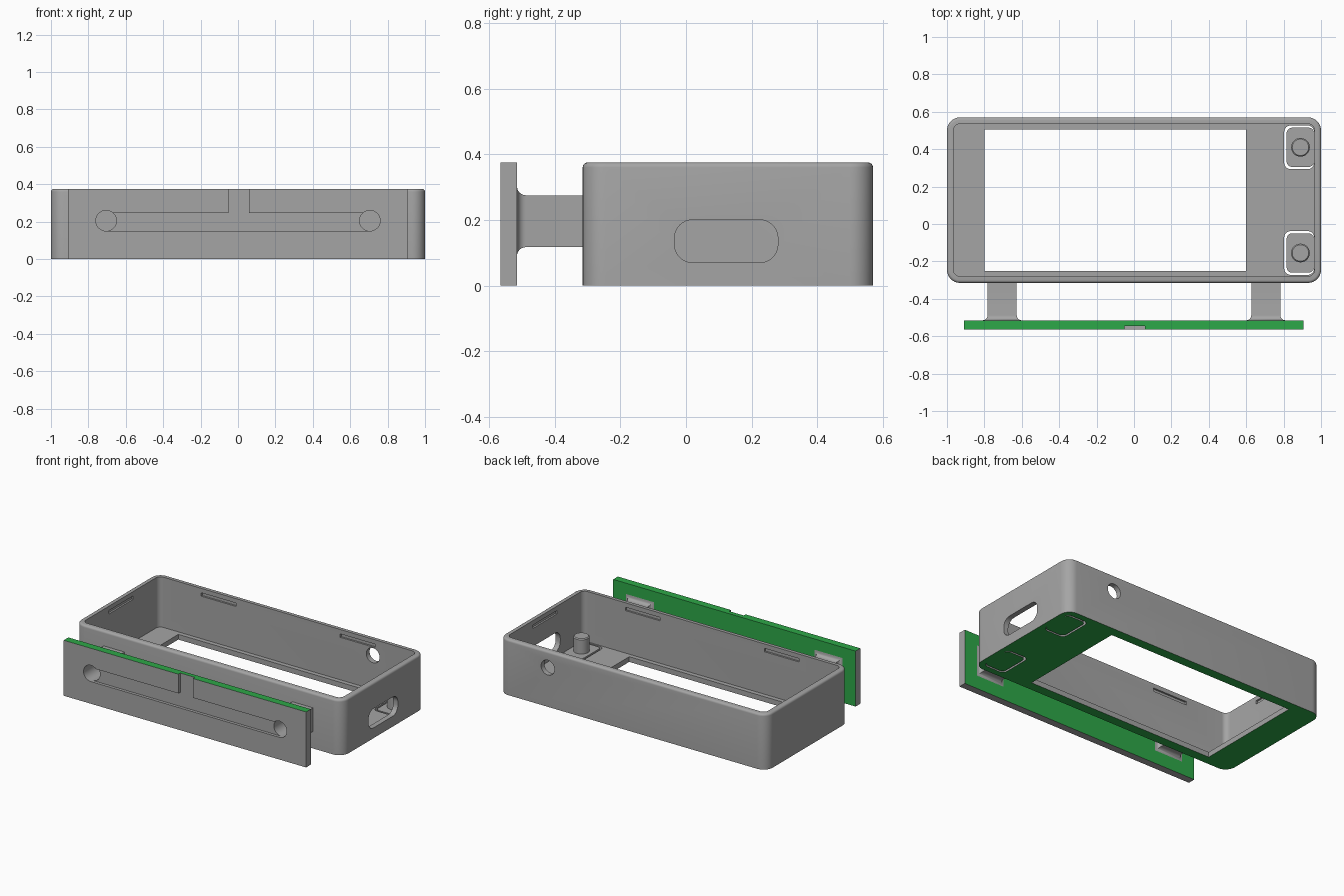
import bpy, bmesh, math

if "Cube" in bpy.data.objects:
    bpy.data.objects.remove(bpy.data.objects["Cube"])


def material(name, rgb):
    m = bpy.data.materials.new(name)
    m.diffuse_color = (*rgb, 1)
    m.use_nodes = True
    m.node_tree.nodes["Principled BSDF"].inputs["Base Color"].default_value = m.diffuse_color
    return m


GREY = material("grey plastic", (0.376, 0.376, 0.376))
GREEN = material("green", (0.027, 0.392, 0.065))

# Maps (u, v, along) to x, y, z for each extrusion axis
AXES = {"x": lambda u, v, w: (w, u, v),
        "y": lambda u, v, w: (u, w, v),
        "z": lambda u, v, w: (u, v, w)}


def rounded_rect(u0, u1, v0, v1, r=0, seg=8):
    if r == 0:
        return [(u0, v0), (u1, v0), (u1, v1), (u0, v1)]
    pts = []
    corners = [(u1 - r, v1 - r), (u0 + r, v1 - r), (u0 + r, v0 + r), (u1 - r, v0 + r)]
    for k, (cu, cv) in enumerate(corners):
        for i in range(seg + 1):
            a = (k + i / seg) * math.pi / 2
            pts.append((cu + r * math.cos(a), cv + r * math.sin(a)))
    return pts


def circle(u, v, r, n=32):
    return [(u + r * math.cos(2 * math.pi * i / n), v + r * math.sin(2 * math.pi * i / n))
            for i in range(n)]


def loft(name, axis, sections):
    """Closed solid through (outline, position) sections."""
    bm = bmesh.new()
    rings = [[bm.verts.new(AXES[axis](u, v, w)) for u, v in pts] for pts, w in sections]
    for a, b in zip(rings, rings[1:]):
        for i in range(len(a)):
            j = (i + 1) % len(a)
            bm.faces.new((a[i], a[j], b[j], b[i]))
    bm.faces.new(rings[0])
    bm.faces.new(rings[-1])
    bmesh.ops.recalc_face_normals(bm, faces=bm.faces)
    mesh = bpy.data.meshes.new(name)
    bm.to_mesh(mesh)
    bm.free()
    ob = bpy.data.objects.new(name, mesh)
    bpy.context.collection.objects.link(ob)
    return ob


def prism(name, axis, pts, w0, w1):
    return loft(name, axis, [(pts, w0), (pts, w1)])


def cut(ob, cutters):
    for c in cutters:
        mod = ob.modifiers.new("cut", "BOOLEAN")
        mod.operation, mod.solver, mod.object = "DIFFERENCE", "EXACT", c
    bpy.context.view_layer.update()
    mesh = bpy.data.meshes.new_from_object(ob.evaluated_get(bpy.context.evaluated_depsgraph_get()))
    ob.modifiers.clear()
    ob.data = mesh
    for c in cutters:
        bpy.data.objects.remove(c)


def finish(ob, is_green=lambda f: False):
    ob.data.materials.clear()
    ob.data.materials.append(GREY)
    ob.data.materials.append(GREEN)
    for f in ob.data.polygons:
        f.material_index = int(is_green(f))
    bpy.ops.object.select_all(action="DESELECT")
    ob.select_set(True)
    bpy.context.view_layer.objects.active = ob
    bpy.ops.object.shade_smooth_by_angle(angle=math.radians(35))


def underside(f):
    return f.normal.z < -0.9 and f.center.z < 0.005


X, Y0, Y1, H = 1.0, -0.315, 0.57, 0.375
WALL, FLOOR = 0.035, 0.035
YC = (Y0 + Y1) / 2

# Open case with a softened top rim
sections = [(rounded_rect(-X, X, Y0, Y1, 0.07), 0)]
for i in range(5):
    a = i / 4 * math.pi / 2
    d = 0.015 * (1 - math.cos(a))
    sections.append((rounded_rect(-X + d, X - d, Y0 + d, Y1 - d, 0.07 - d),
                     H - 0.015 + 0.015 * math.sin(a)))
case = loft("case", "z", sections)
cavity = rounded_rect(-X + WALL, X - WALL, Y0 + WALL, Y1 - WALL, 0.035)
cutters = [
    prism("cavity", "z", cavity, FLOOR, 0.5),
    prism("screen_window", "z", rounded_rect(-0.8, 0.6, -0.25, 0.505), -0.1, 0.1),
    prism("side_port", "x", rounded_rect(-0.035, 0.28, 0.07, 0.2, 0.055), 0.9, 1.1),
    prism("back_hole", "y", circle(0.635, 0.265, 0.05), 0.5, 0.6),
]
# Button flap openings
BUTTONS = (0.41, -0.155)
for y in BUTTONS:
    cutters.append(prism("flap_opening", "z",
                         rounded_rect(0.803, 0.963, y - 0.117, y + 0.117, 0.035), -0.1, 0.1))
# Snap grooves inside the walls
for s in (-1, 1):
    cutters.append(prism("side_groove", "z", rounded_rect(
        s * 0.965 - 0.012, s * 0.965 + 0.012, YC - 0.13, YC + 0.13), 0.322, 0.345))
    for y in (Y0 + WALL, Y1 - WALL):
        cutters.append(prism("long_groove", "z", rounded_rect(
            s * 0.52 - 0.13, s * 0.52 + 0.13, y - 0.012, y + 0.012), 0.322, 0.345))
cut(case, cutters)
finish(case, underside)

# Flexible flaps with round button posts
for y in BUTTONS:
    flap = prism("button_flap", "z",
                 rounded_rect(0.816, 0.963, y - 0.105, y + 0.105, 0.03), 0, FLOOR)
    finish(flap, underside)
    post = loft("button_post", "z", [(circle(0.89, y, 0.05), FLOOR - 0.005),
                                     (circle(0.89, y, 0.05), 0.13),
                                     (circle(0.89, y, 0.044), 0.136)])
    finish(post)

# Mounting plate with cable channels and screw holes
PY0, PY1 = -0.565, -0.515
plate = prism("mounting_plate", "y", rounded_rect(-0.908, 0.905, 0, H), PY0, PY1)
cutters = [prism("long_channel", "y", rounded_rect(-0.705, 0.705, 0.15, 0.245), -0.6, PY0 + 0.02),
           prism("top_channel", "y", rounded_rect(-0.05, 0.06, 0.2, 0.4), -0.6, PY0 + 0.02)]
for s in (-1, 1):
    cutters.append(prism("screw_hole", "y", circle(s * 0.705, 0.205, 0.055), -0.6, -0.5))
cut(plate, cutters)
finish(plate, lambda f: f.normal.y > 0.9 or (f.normal.z > 0.9 and f.center.z > H - 0.01))

# Arms joining plate and case, flared at the plate
R = 0.027
for s in (-1, 1):
    sections = []
    for i in range(7):
        a = i / 6 * math.pi / 2
        g = R * (1 - math.sin(a))
        t = R * (1 - math.cos(a))
        sections.append((rounded_rect(s * 0.705 - 0.078 - g, s * 0.705 + 0.078 + g,
                                      0.117 - g, 0.275 + g), PY1 + t))
    sections.append((sections[-1][0], Y0 + 0.02))
    arm = loft("arm", "y", sections)
    cut(arm, [prism("screw_bore", "y", circle(s * 0.705, 0.205, 0.055), -0.6, -0.33)])
    finish(arm)
